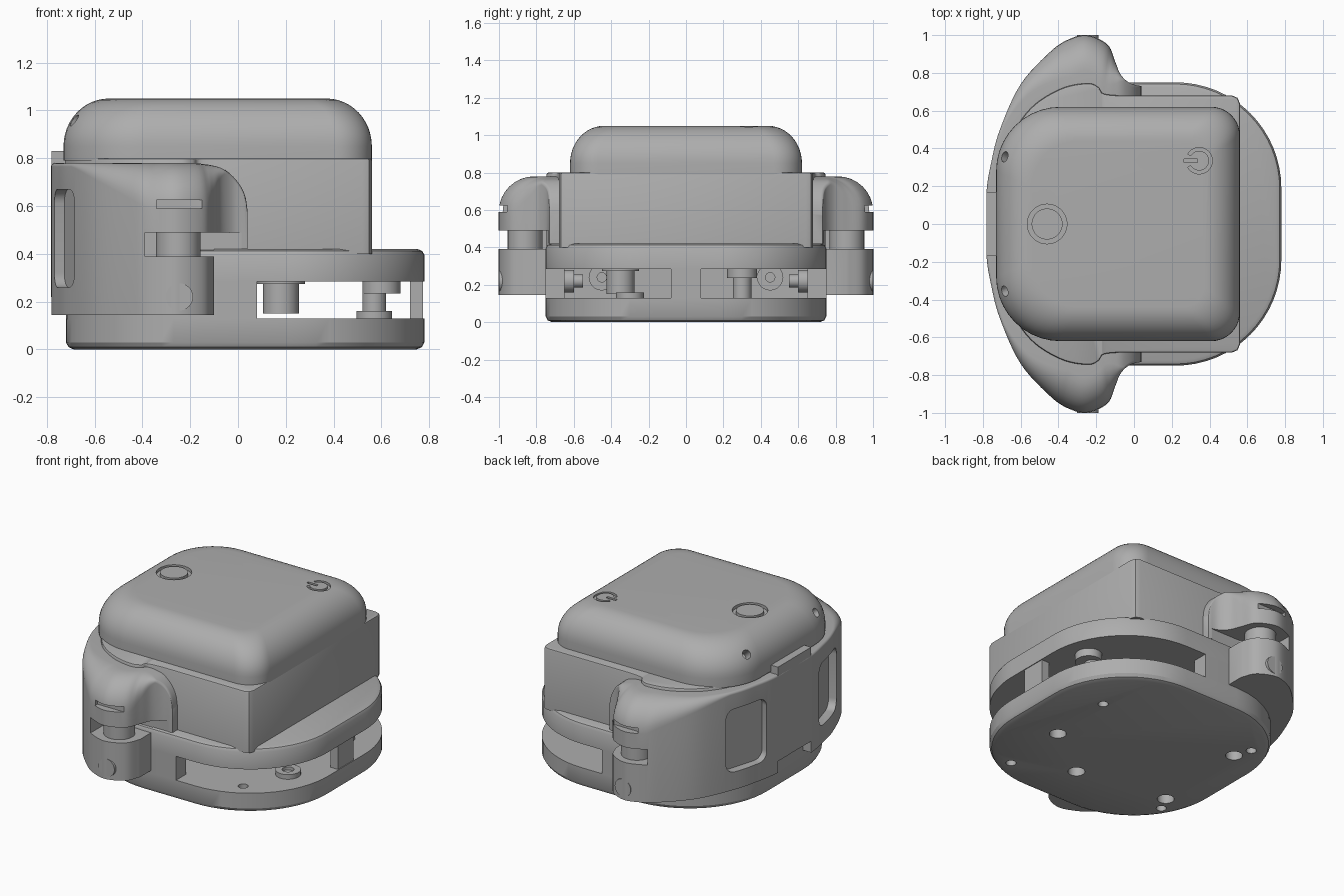
import bpy, bmesh
from math import sin, cos, pi, sqrt, radians
from mathutils import Vector, Matrix

if "Cube" in bpy.data.objects:
    bpy.data.objects.remove(bpy.data.objects["Cube"])

grey = bpy.data.materials.new("plastic_grey")
grey.use_nodes = True
COLOUR = (0.42, 0.42, 0.42, 1)
grey.diffuse_color = COLOUR
grey.node_tree.nodes["Principled BSDF"].inputs["Base Color"].default_value = COLOUR


# ---------- helpers ----------
def loft(name, rings, matrix=Matrix()):
    """Skin closed rings of points and cap both ends."""
    bm = bmesh.new()
    rows = [[bm.verts.new(matrix @ Vector(p)) for p in ring] for ring in rings]
    n = len(rows[0])
    for a, b in zip(rows, rows[1:]):
        for j in range(n):
            k = (j + 1) % n
            bm.faces.new((a[j], a[k], b[k], b[j]))
    bm.faces.new(rows[0][::-1])
    bm.faces.new(rows[-1])
    bmesh.ops.recalc_face_normals(bm, faces=bm.faces)
    mesh = bpy.data.meshes.new(name)
    bm.to_mesh(mesh)
    bm.free()
    ob = bpy.data.objects.new(name, mesh)
    bpy.context.collection.objects.link(ob)
    mesh.materials.append(grey)
    return ob


def slab(name, outline, levels, centre=(0, 0), matrix=Matrix()):
    """Stack an outline at (height, inset) levels."""
    cx, cy = centre
    rings = []
    for z, inset in levels:
        f = 1 - inset / 0.68
        rings.append([(cx + (x - cx) * f, cy + (y - cy) * f, z) for x, y in outline])
    return loft(name, rings, matrix)


def round_rect(x0, x1, y0, y1, r_left, r_right, steps=10):
    pts = []
    corners = ((x1 - r_right, y1 - r_right, r_right, 0), (x0 + r_left, y1 - r_left, r_left, 90),
               (x0 + r_left, y0 + r_left, r_left, 180), (x1 - r_right, y0 + r_right, r_right, 270))
    for cx, cy, r, start in corners:
        for i in range(steps + 1):
            a = radians(start + 90 * i / steps)
            pts.append((cx + r * cos(a), cy + r * sin(a)))
    return pts


def box(name, x0, x1, y0, y1, z0, z1):
    return slab(name, [(x0, y0), (x1, y0), (x1, y1), (x0, y1)], [(z0, 0), (z1, 0)])


def cylinder(name, r, start, end):
    start, end = Vector(start), Vector(end)
    axis = end - start
    m = Matrix.Translation(start) @ axis.to_track_quat("Z", "Y").to_matrix().to_4x4()
    circle = [(r * cos(i * pi / 20), r * sin(i * pi / 20)) for i in range(40)]
    return slab(name, circle, [(0, 0), (axis.length, 0)], matrix=m)


def smooth_path(pts, steps=6):
    """Catmull-Rom curve through the points."""
    p = [Vector(q) for q in pts]
    p = [p[0]] + p + [p[-1]]
    out = []
    for a, b, c, d in zip(p, p[1:], p[2:], p[3:]):
        for i in range(steps):
            t = i / steps
            out.append(0.5 * (2 * b + (c - a) * t + (2 * a - 5 * b + 4 * c - d) * t**2
                              + (3 * b - a - 3 * c + d) * t**3))
    return out + [p[-1]]


def cut(target, cutters):
    bpy.context.view_layer.objects.active = target
    for c in cutters:
        c.hide_render = True
        mod = target.modifiers.new("cut", "BOOLEAN")
        mod.operation, mod.solver, mod.object = "DIFFERENCE", "EXACT", c
        bpy.ops.object.modifier_apply(modifier=mod.name)
        bpy.data.objects.remove(c)


SIDES = (-1, 1)

# ---------- base: two plates with an open slot between ----------
base_outline = round_rect(-0.72, 0.78, -0.75, 0.75, 0.56, 0.56, 16)
mid = (0.03, 0)
lower = slab("base_lower_plate", base_outline,
             [(0, 0.03), (0.01, 0.01), (0.03, 0), (0.13, 0)], mid)
slab("base_upper_plate", base_outline,
     [(0.285, 0), (0.395, 0), (0.412, 0.008), (0.42, 0.025)], mid)
block = slab("base_rear_wall", [(min(x, 0.08), y) for x, y in round_rect(-0.72, 0.78, -0.75, 0.75, 0.56, 0.7)],
             [(0.125, 0), (0.29, 0)], mid)
cut(block, [box("pocket", -0.28, 0.3, -0.65, 0.65, 0.1, 0.35)])
box("front_pillar", 0.72, 0.775, -0.08, 0.08, 0.12, 0.3)

# mounting holes in the underside
big = [(0.46, -0.15), (0.09, -0.42), (-0.5, 0.32), (-0.52, -0.33)]
small = [(0.48, 0.29), (0.45, -0.59), (-0.54, 0.43), (-0.57, -0.43)]
cut(lower, [cylinder("hole", r, (x, y, -0.1), (x, y, 0.2))
            for r, spots in ((0.05, big), (0.03, small)) for x, y in spots])

# posts, lugs and bolts inside the slot
cylinder("hanging_peg", 0.075, (0.18, -0.35, 0.15), (0.18, -0.35, 0.3))
cylinder("peg_collar", 0.1, (0.18, -0.35, 0.275), (0.18, -0.35, 0.3))
cylinder("slot_post", 0.05, (0.57, 0.3, 0.12), (0.57, 0.3, 0.3))
cylinder("post_head", 0.08, (0.6, 0.3, 0.235), (0.6, 0.3, 0.3))
boss = cylinder("screw_boss", 0.075, (0.57, -0.3, 0.12), (0.57, -0.3, 0.16))
cut(boss, [cylinder("hole", 0.035, (0.57, -0.3, 0.14), (0.57, -0.3, 0.3))])
for s in SIDES:
    lug = cylinder("hinge_lug", 0.07, (-0.3, s * 0.45, 0.24), (-0.24, s * 0.45, 0.24))
    cut(lug, [cylinder("hole", 0.025, (-0.26, s * 0.45, 0.24), (-0.1, s * 0.45, 0.24))])
    cylinder("hinge_bolt", 0.035, (-0.2, s * 0.55, 0.22), (-0.2, s * 0.7, 0.22))
    cylinder("hinge_bolt_head", 0.06, (-0.2, s * 0.6, 0.22), (-0.2, s * 0.66, 0.22))

# ---------- main body ----------
half = smooth_path([(-0.73, 0), (-0.72, 0.18), (-0.67, 0.42), (-0.55, 0.61), (-0.39, 0.715),
                    (-0.25, 0.745), (-0.19, 0.725), (-0.16, 0.69), (-0.07, 0.68)])
half = [(p.x, p.y) for p in half] + [(0.52, 0.68), (0.548, 0.668), (0.56, 0.64)]
body_outline = half[::-1] + [(x, -y) for x, y in half[1:]]
slab("main_body", body_outline, [(0.4, 0), (0.79, 0), (0.797, 0.003), (0.8, 0.01)])

# ---------- domed cap ----------
R = 0.2
dome = [(0.79, 0), (0.85, 0)]
dome += [(0.85 + R * sin(a), R * (1 - cos(a))) for a in (i * pi / 24 for i in range(1, 13))]
cap = slab("top_cap", round_rect(-0.73, 0.56, -0.62, 0.62, 0.34, 0.15), dome, (-0.085, 0))

# button groove, power mark and side vents
arc = [radians(-150 + 300 * i / 24) for i in range(25)]
mark = [(0.345 + 0.07 * cos(a), 0.335 + 0.07 * sin(a)) for a in arc]
mark += [(0.345 + 0.052 * cos(a), 0.335 + 0.052 * sin(a)) for a in reversed(arc)]
cutters = [cylinder("groove", 0.105, (-0.46, 0, 1.03), (-0.46, 0, 1.2)),
           slab("mark_ring", mark, [(1.035, 0), (1.1, 0)]),
           box("mark_bar", 0.265, 0.335, 0.326, 0.344, 1.035, 1.1)]
for s in SIDES:
    cutters.append(cylinder("vent", 0.028, (-0.63, s * 0.33, 0.91), (-0.8, s * 0.41, 1.06)))
cut(cap, cutters)
cylinder("round_button", 0.082, (-0.46, 0, 1.02), (-0.46, 0, 1.05))

# ---------- wrap-around shell with shoulder bulges ----------
# each entry: outer x, outer y, inner x, inner y
wrap = [(-0.78, 0, -0.7, 0), (-0.78, 0.18, -0.69, 0.17), (-0.755, 0.33, -0.66, 0.31),
        (-0.71, 0.5, -0.61, 0.46), (-0.6, 0.74, -0.5, 0.62), (-0.44, 0.915, -0.36, 0.7),
        (-0.34, 0.98, -0.3, 0.71), (-0.245, 1, -0.25, 0.72), (-0.14, 0.95, -0.18, 0.68),
        (-0.1, 0.86, -0.12, 0.66), (-0.07, 0.79, -0.07, 0.66), (-0.02, 0.745, -0.02, 0.66),
        (0.04, 0.73, 0.04, 0.66)]
wrap = [(a, -b, c, -d) for a, b, c, d in wrap[:0:-1]] + wrap
sections = []
for ox, oy, ix, iy in smooth_path(wrap):
    outer, inner = Vector((ox, oy)), Vector((ix, iy))
    width = (outer - inner).length
    r = min(0.19, max(0.015, (width - 0.1) * 1.2))
    top = 0.78 if ox < -0.16 else 0.58 + sqrt(max(0, 0.04 - (ox + 0.16) ** 2))
    inward = (inner - outer) / width
    ring = [(ix, iy, 0.145), (ox, oy, 0.145)]
    for i in range(9):
        a = i * pi / 16
        p = outer + inward * r * (1 - cos(a))
        ring.append((p.x, p.y, top - r + r * sin(a)))
    ring.append((ix, iy, top))
    sections.append(ring)
shell = loft("wrap_shell", sections)

cutters = [box("rear_notch", -0.9, -0.6, -0.17, 0.17, 0.1, 0.22)]
window = round_rect(-0.155, 0.155, -0.205, 0.205, 0.06, 0.06, 6)
for s in SIDES:
    def side_box(name, x0, x1, y0, y1, z0, z1):
        ya, yb = sorted((s * y0, s * y1))
        return box(name, x0, x1, ya, yb, z0, z1)
    cutters += [side_box("tip_undercut", -0.1, 0.2, 0.5, 1.2, 0, 0.42),
                side_box("hinge_gap", -0.39, 0.015, 0.73, 1.2, 0.39, 0.49),
                side_box("finger_slot", -0.34, -0.15, 0.955, 1.2, 0.59, 0.625)]
    normal = Vector((-0.958, s * 0.287, 0))
    along = Vector((0, 0, 1)).cross(normal)
    m = Matrix((along, (0, 0, 1), normal)).transposed().to_4x4()
    m.translation = (-0.735, s * 0.42, 0.465)
    cutters.append(slab("window", window, [(-0.055, 0), (0.2, 0)], matrix=m))
    cylinder("hinge_shaft", 0.093, (-0.25, s * 0.86, 0.35), (-0.25, s * 0.86, 0.53))
    cylinder("hinge_pin", 0.057, (-0.245, s * 0.9, 0.22), (-0.245, s * 1.0, 0.22))
cut(shell, cutters)
box("rear_tab", -0.78, -0.7, -0.17, 0.17, 0.76, 0.83)

# ---------- smooth shading with sharp edges kept ----------
bpy.ops.object.select_all(action="DESELECT")
for ob in bpy.context.collection.objects:
    if ob.type == "MESH":
        ob.select_set(True)
        bpy.context.view_layer.objects.active = ob
bpy.ops.object.shade_smooth_by_angle(angle=radians(30))
